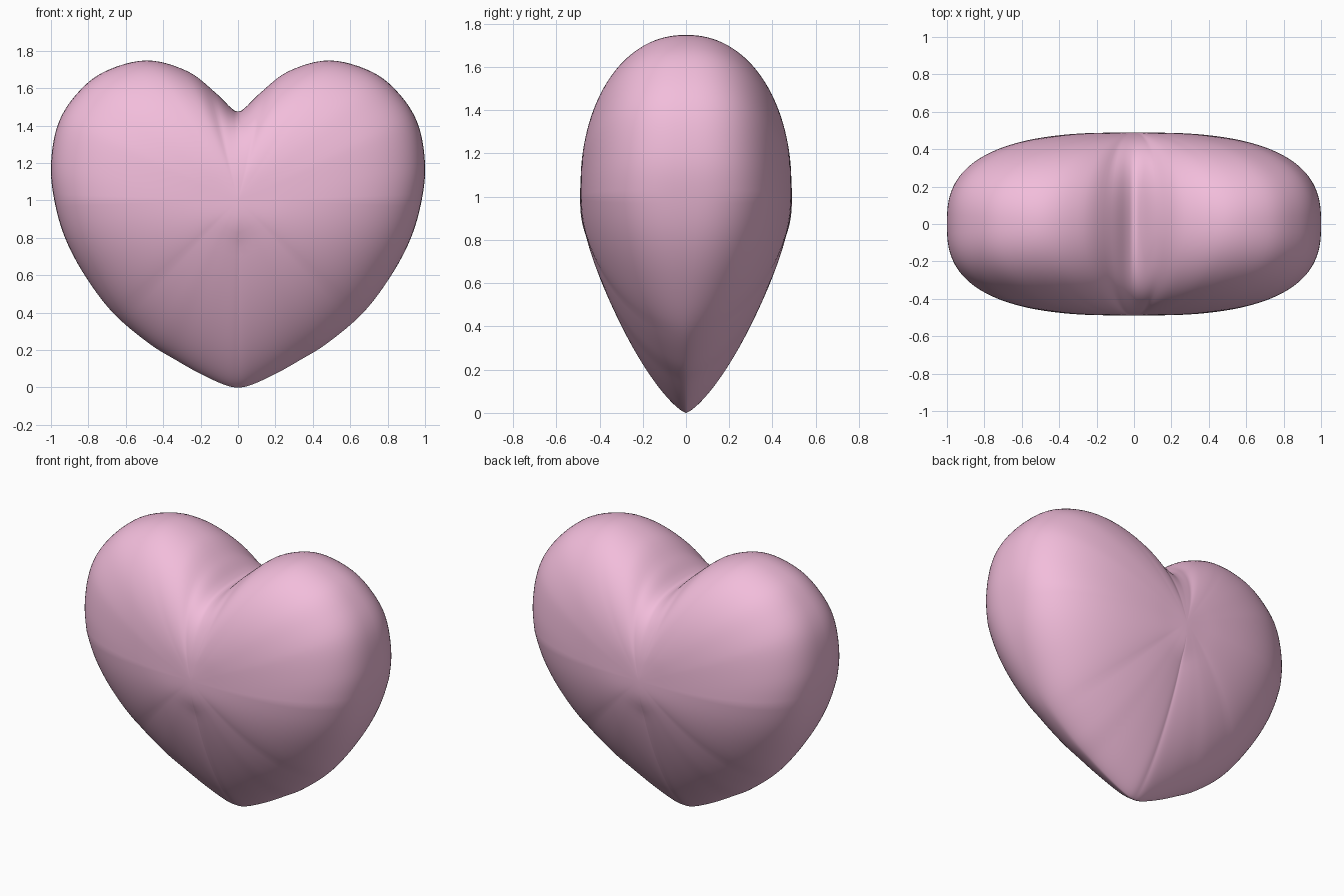
import bpy, bmesh, math
from mathutils import Vector

if "Cube" in bpy.data.objects:
    bpy.data.objects.remove(bpy.data.objects["Cube"])

CENTRE_Z, DEPTH, RINGS, STEPS = 1.0, 0.49, 36, 6

# right half of the front outline, from bottom tip to top notch (x, z)
OUTLINE = [(0, 0), (.07, .013), (.2, .072), (.33, .145), (.48, .238), (.67, .40),
           (.82, .60), (.925, .80), (.982, 1.0), (1, 1.19), (.965, 1.4), (.87, 1.56),
           (.72, 1.685), (.49, 1.748), (.27, 1.69), (.12, 1.575), (.04, 1.497), (0, 1.475)]
# fullness of the depth profile by direction: (degrees above horizontal, exponent)
FULLNESS = [(-90, 1.35), (-45, 1.8), (0, 2.75), (25, 2.6), (57, 2.15), (90, 2.1)]


def smoothstep(v):
    v = min(max(v, 0), 1)
    return v * v * (3 - 2 * v)


def fullness(angle):
    for (a0, p0), (a1, p1) in zip(FULLNESS, FULLNESS[1:]):
        if angle <= a1:
            return p0 + (p1 - p0) * (angle - a0) / (a1 - a0)
    return FULLNESS[-1][1]


def smooth_outline(points):
    # Catmull-Rom curve; mirrored neighbours at both ends
    pts = [Vector(p) for p in points]
    mirror = lambda p: Vector((-p.x, p.y))
    ext = [mirror(pts[1])] + pts + [mirror(pts[-2])]
    out = []
    for a, b, c, d in zip(ext, ext[1:], ext[2:], ext[3:]):
        for i in range(STEPS):
            t = i / STEPS
            out.append(0.5 * (2 * b + (c - a) * t + (2 * a - 5 * b + 4 * c - d) * t * t
                              + (3 * b - a - 3 * c + d) * t ** 3))
    return out + [pts[-1]]


half = smooth_outline(OUTLINE)
loop = half + [Vector((-p.x, p.y)) for p in reversed(half[1:-1])]
n = len(loop)


def surface_point(p, t, side):
    x, z = p.x, p.y - CENTRE_Z
    radius = math.hypot(x, z)
    angle = math.degrees(math.atan2(z, abs(x)))
    # inner rings bulge past the notch so the crease fades out
    inner = max(radius, 0.62)
    scale = t * (inner + (radius - inner) * t * t) / radius
    power = 1.9 + (fullness(angle) - 1.9) * smoothstep(t / .25)
    y = DEPTH * max(0, 1 - t ** power) ** (1 / power)
    return (x * scale, side * y, CENTRE_Z + z * scale)


# heart: shared rim, then rings closing to a pole on front and back
bm = bmesh.new()
rim = [bm.verts.new((p.x, 0, p.y)) for p in loop]
for side in (-1, 1):
    outer = rim
    for k in range(RINGS - 1, 0, -1):
        t = math.sin(math.pi / 2 * k / RINGS)
        ring = [bm.verts.new(surface_point(p, t, side)) for p in loop]
        for i in range(n):
            j = (i + 1) % n
            bm.faces.new((outer[i], outer[j], ring[j], ring[i]))
        outer = ring
    pole = bm.verts.new((0, side * DEPTH, CENTRE_Z))
    for i in range(n):
        bm.faces.new((outer[i], outer[(i + 1) % n], pole))
bmesh.ops.recalc_face_normals(bm, faces=bm.faces)
for f in bm.faces:
    f.smooth = True

mesh = bpy.data.meshes.new("heart")
bm.to_mesh(mesh)
bm.free()
heart = bpy.data.objects.new("heart", mesh)
bpy.context.collection.objects.link(heart)

pink = bpy.data.materials.new("pink")
pink.diffuse_color = (0.89, 0.51, 0.71, 1)
pink.use_nodes = True
pink.node_tree.nodes["Principled BSDF"].inputs["Base Color"].default_value = pink.diffuse_color
mesh.materials.append(pink)
